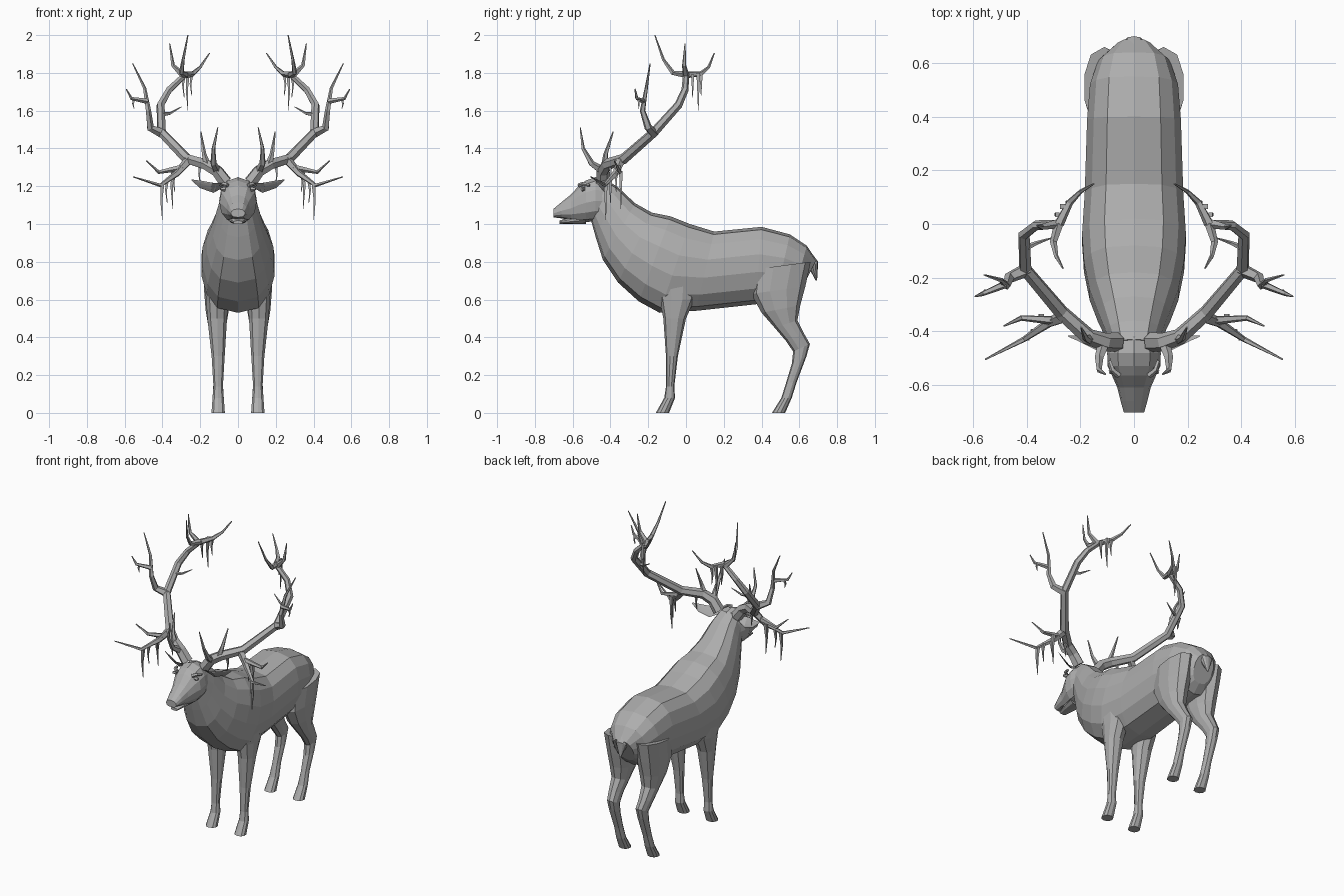
import bpy, bmesh, math
from mathutils import Vector

grey = bpy.data.materials.new("stone grey")
grey.diffuse_color = (0.42, 0.42, 0.42, 1)


def finish(name, bm, mirror):
    bmesh.ops.recalc_face_normals(bm, faces=bm.faces)
    me = bpy.data.meshes.new(name)
    bm.to_mesh(me)
    bm.free()
    me.materials.append(grey)
    ob = bpy.data.objects.new(name, me)
    bpy.context.collection.objects.link(ob)
    if mirror:
        ob.modifiers.new("mirror", 'MIRROR').use_mirror_merge = False


def skin(bm, rings):
    vs = [[bm.verts.new(p) for p in r] for r in rings]
    n = len(vs[0])
    for a, b in zip(vs, vs[1:]):
        for i in range(n):
            bm.faces.new((a[i], a[(i + 1) % n], b[(i + 1) % n], b[i]))
    bm.faces.new(vs[0][::-1])
    bm.faces.new(vs[-1])


# half cross-section: (position along the ring axis, share of the half width)
def half_section(n, power, skew):
    angles = [math.pi * i / n for i in range(n + 1)]
    return [(((1 - math.cos(a)) / 2) ** skew, max(math.sin(a), 0) ** power) for a in angles]


OVAL = half_section(5, 0.8, 1)
TORSO = half_section(7, 0.7, 1.1)
HEAD = half_section(6, 0.75, 0.9)


# loft through rings; section = (x, y1, z1, y2, z2, half width)
def loft(name, sections, prof, mirror=False):
    bm = bmesh.new()
    rings = []
    for x, y1, z1, y2, z2, w in sections:
        loop = prof + [(t, -s) for t, s in prof[-2:0:-1]]
        rings.append([(x + s * w, y1 + (y2 - y1) * t, z1 + (z2 - z1) * t) for t, s in loop])
    skin(bm, rings)
    finish(name, bm, mirror)


# faceted tube along a path, tapering from radius r to radius tip
def tube(name, r, tip, *path, sides=5):
    bm = bmesh.new()
    pts = [Vector(p) for p in path]
    rings, last, end = [], None, len(pts) - 1
    for i, p in enumerate(pts):
        d = (pts[min(i + 1, end)] - pts[max(i - 1, 0)]).normalized()
        u = last.rotation_difference(d) @ u if last else d.orthogonal().normalized()
        last, v, k = d, d.cross(u), r + (tip - r) * i / end
        turns = [math.tau * j / sides for j in range(sides)]
        rings.append([p + k * (u * math.cos(a) + v * math.sin(a)) for a in turns])
    skin(bm, rings)
    finish(name, bm, True)


# torso and neck, from throat to rump: top y, z, bottom y, z, half width
loft("torso", [(0, *s) for s in (
    (-.43, 1.24, -.50, 1.01, .085),
    (-.36, 1.195, -.478, .93, .105),
    (-.27, 1.11, -.44, .81, .135),
    (-.18, 1.06, -.36, .69, .168),
    (-.08, 1.04, -.25, .59, .19),
    (.02, 1.0, -.14, .53, .197),
    (.15, .96, .05, .54, .187),
    (.40, .985, .37, .575, .178),
    (.55, .945, .47, .59, .167),
    (.64, .885, .56, .60, .135),
    (.69, .81, .61, .65, .07))], TORSO)

# head: y, top, bottom, half width
loft("head", [(0, y, a, y, b, w) for y, a, b, w in (
    (-.42, 1.235, 1.02, .085),
    (-.48, 1.248, 1.015, .10),
    (-.53, 1.23, 1.01, .098),
    (-.565, 1.205, 1.012, .082),
    (-.61, 1.155, 1.02, .062),
    (-.66, 1.115, 1.03, .05),
    (-.702, 1.08, 1.035, .038))], HEAD)

# lower jaw
loft("jaw", [(0, y, a, y, 1, w) for y, a, w in (
    (-.53, 1.06, .055), (-.60, 1.04, .042), (-.67, 1.018, .025))], OVAL)

# eyes and brow ridges
tube("eyes", .014, .007, (.07, -.545, 1.185), (.093, -.552, 1.185))
tube("brow_ridges", .012, .008, (.055, -.565, 1.205), (.08, -.545, 1.213), (.092, -.51, 1.205))

# ears
loft("ears", [
    (.075, -.47, 1.215, -.44, 1.195, .005),
    (.13, -.475, 1.218, -.43, 1.165, .012),
    (.20, -.44, 1.23, -.415, 1.19, .008),
    (.245, -.42, 1.236, -.415, 1.23, .002)], OVAL, True)

# tail
loft("tail", [
    (0, .64, .88, .62, .80, .045),
    (0, .70, .80, .655, .76, .037),
    (0, .694, .70, .686, .70, .006)], OVAL)


# legs: height, front y, back y, half width
def legs(name, tilt, sections):
    loft(name, [(.105 if z < .4 else .11, a, z - tilt * (z > .2), b, z + tilt * (z > .2), w)
                for z, a, b, w in sections], OVAL, True)


legs("front_legs", 0, (
    (.72, -.17, .07, .07), (.60, -.14, .045, .062), (.50, -.12, 0, .054), (.30, -.106, -.043, .036),
    (.14, -.106, -.062, .026), (.08, -.115, -.058, .031), (0, -.16, -.09, .037)))
legs("hind_legs", .02, (
    (.78, .36, .66, .078), (.65, .345, .632, .072), (.55, .40, .605, .064), (.47, .47, .59, .05),
    (.40, .53, .625, .04), (.345, .567, .656, .034), (.28, .56, .638, .031), (.16, .53, .585, .026),
    (.08, .505, .56, .031), (0, .455, .525, .037)))

# main antler beams
tube("antler_beams", .037, .016,
     (.065, -.44, 1.22), (.11, -.44, 1.28), (.17, -.42, 1.315), (.27, -.33, 1.345), (.405, -.17, 1.485),
     (.41, -.04, 1.63), (.365, -.005, 1.71), (.28, 0, 1.79), sides=6)

# antler tines, lowest first
tube("brow_tines", .024, .003, (.11, -.44, 1.28), (.13, -.50, 1.32), (.13, -.545, 1.40), (.107, -.56, 1.51))
tube("crown_tines", .022, .003, (.16, -.43, 1.30), (.18, -.425, 1.37), (.197, -.385, 1.49))
tube("low_tines", .026, .003, (.26, -.345, 1.34), (.32, -.37, 1.27), (.41, -.43, 1.205), (.555, -.505, 1.25))
tube("low_side_tines", .018, .003, (.29, -.36, 1.30), (.42, -.35, 1.275), (.485, -.38, 1.335))
tube("outer_tines", .027, .003, (.40, -.17, 1.48), (.465, -.20, 1.51), (.475, -.23, 1.60),
     (.495, -.21, 1.72), (.558, -.19, 1.85))
tube("outer_side_tines", .015, .003, (.48, -.225, 1.65), (.565, -.26, 1.665), (.592, -.27, 1.715))
tube("inner_tines", .013, .002, (.405, -.09, 1.58), (.36, -.07, 1.585), (.30, -.05, 1.62))
tube("top_front_tines", .019, .003, (.28, 0, 1.79), (.30, -.07, 1.80), (.29, -.12, 1.87), (.265, -.165, 2))
tube("top_outer_tines", .019, .003, (.29, 0, 1.785), (.345, -.01, 1.84), (.362, -.005, 1.955))
tube("top_back_tines", .019, .003, (.28, 0, 1.79), (.24, .08, 1.795), (.20, .12, 1.83), (.15, .15, 1.905))

# shreds hanging below the antlers: x, y, top, length
for x, y, z, drop in ((.40, -.425, 1.21, .19), (.375, -.40, 1.23, .12), (.335, -.37, 1.27, .1),
                      (.345, -.345, 1.28, .2), (.20, -.40, 1.31, .1), (.265, .065, 1.8, .2),
                      (.285, .035, 1.79, .12), (.245, .08, 1.79, .11), (.55, -.25, 1.66, .05)):
    tube("antler_shreds", .008 + drop * .03, .002, (x, y, z), (x + .006, y, z - drop * .45),
         (x, y, z - drop), sides=4)
